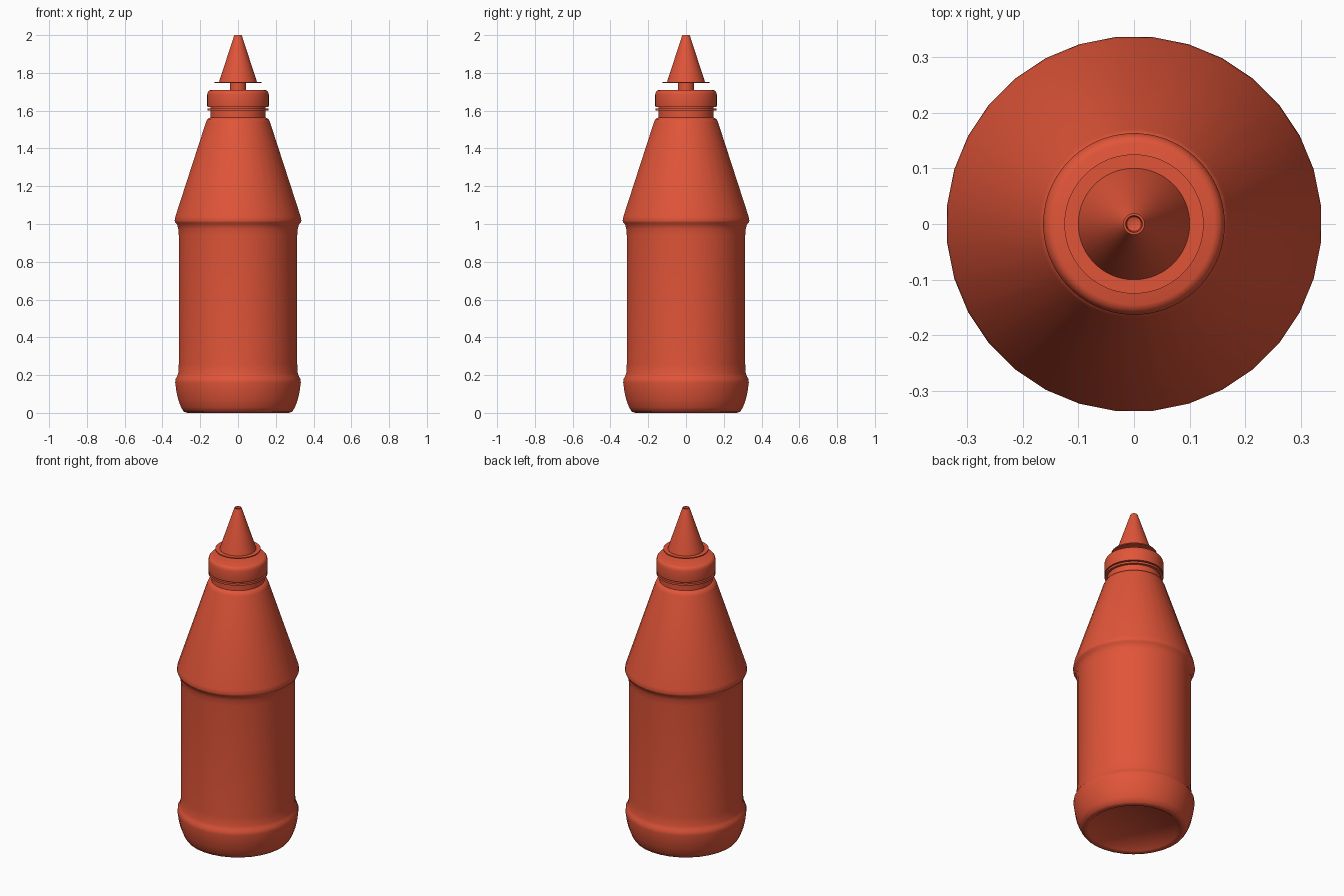
import bpy, bmesh, math

if "Cube" in bpy.data.objects:
    bpy.data.objects.remove(bpy.data.objects["Cube"])

red = bpy.data.materials.new("red_plastic")
red.diffuse_color = (0.75, 0.09, 0.04, 1)
red.use_nodes = True
red.node_tree.nodes["Principled BSDF"].inputs["Base Color"].default_value = red.diffuse_color


def lathe(name, profile, segments, angle=35):
    """Revolve (radius, height) points round z; radius 0 makes a pole."""
    bm = bmesh.new()
    rings = []
    for r, z in profile:
        if r == 0:
            rings.append([bm.verts.new((0, 0, z))] * segments)
        else:
            turn = [(i + 0.5) * math.tau / segments for i in range(segments)]
            rings.append([bm.verts.new((r * math.cos(a), r * math.sin(a), z)) for a in turn])
    for low, high in zip(rings, rings[1:]):
        for i in range(segments):
            j = (i + 1) % segments
            corners = list(dict.fromkeys((low[i], low[j], high[j], high[i])))
            bm.faces.new(corners)
    bmesh.ops.recalc_face_normals(bm, faces=bm.faces)
    mesh = bpy.data.meshes.new(name)
    bm.to_mesh(mesh)
    bm.free()
    mesh.materials.append(red)
    obj = bpy.data.objects.new(name, mesh)
    bpy.context.collection.objects.link(obj)
    bpy.ops.object.select_all(action='DESELECT')
    obj.select_set(True)
    bpy.context.view_layer.objects.active = obj
    bpy.ops.object.shade_smooth_by_angle(angle=math.radians(angle))
    return obj


# Bottle: recessed base, bulged foot, grip section, sloped shoulder and neck
lathe("bottle", [
    (0, 0.02), (0.235, 0.02), (0.25, 0.005), (0.27, 0), (0.288, 0.006),
    (0.303, 0.03), (0.318, 0.07), (0.328, 0.115), (0.334, 0.16),
    (0.333, 0.178), (0.325, 0.19), (0.318, 0.21), (0.315, 0.26),
    (0.315, 0.94), (0.318, 0.975), (0.325, 1.0), (0.334, 1.008),
    (0.337, 1.018), (0.333, 1.04), (0.17, 1.54), (0.163, 1.555),
    (0.147, 1.563), (0.147, 1.66), (0, 1.66)], 32, 50)

# Tamper ring under the cap
lathe("neck_ring", [
    (0.14, 1.60), (0.162, 1.60), (0.162, 1.612), (0.14, 1.612), (0.14, 1.60)], 64)

# Screw cap with rounded top edge
lathe("cap", [
    (0, 1.62), (0.162, 1.62), (0.163, 1.625), (0.163, 1.685), (0.160, 1.698),
    (0.154, 1.706), (0.145, 1.71), (0, 1.71)], 64)

# Nozzle: stem, thin flange, tapered spout with a hollow tip
lathe("nozzle", [
    (0, 1.70), (0.043, 1.70), (0.043, 1.746), (0.125, 1.746), (0.125, 1.752),
    (0.1, 1.752), (0.098, 1.76), (0.022, 1.993), (0.019, 2.0), (0.015, 2.0),
    (0.013, 1.98), (0, 1.975)], 64)
